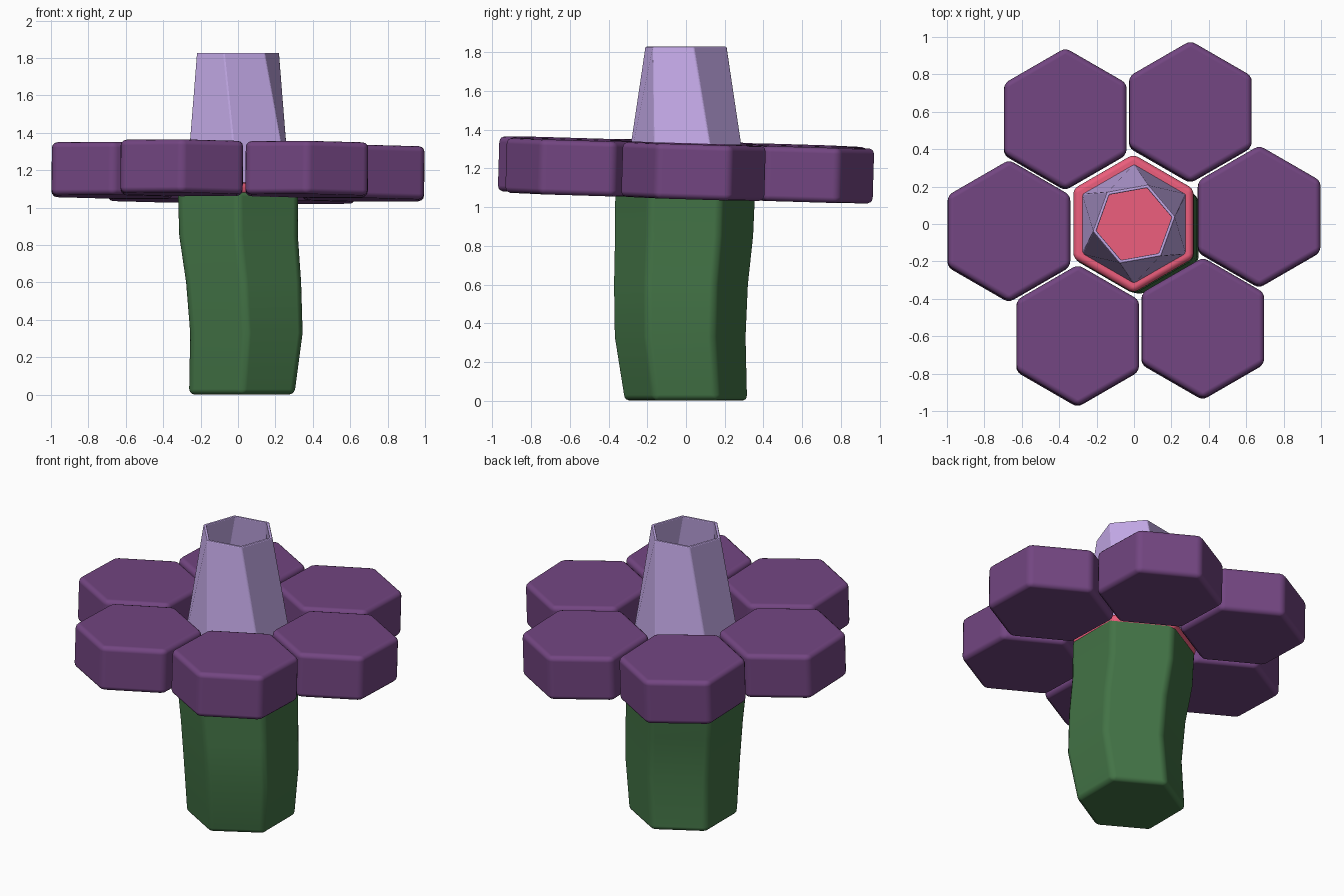
import bpy
from math import sin, cos, radians

if "Cube" in bpy.data.objects:
    bpy.data.objects.remove(bpy.data.objects["Cube"])

TILT_X, TILT_Y = -0.030, 0.010   # the whole bloom leans slightly


def material(name, rgb):
    m = bpy.data.materials.new(name)
    m.diffuse_color = (*rgb, 1)
    m.use_nodes = True
    m.node_tree.nodes["Principled BSDF"].inputs["Base Color"].default_value = m.diffuse_color
    return m


def hex_loft(name, rings, mat, bevel, segments=3, smooth=True, closed=False):
    """Loft six-sided rings (x, y, z, radius, twist in degrees)."""
    verts, faces = [], []
    for x, y, z, r, twist in rings:
        for k in range(6):
            a = radians(90 + 60 * k + twist)
            verts.append((x + r * cos(a), y + r * sin(a), z))
    n = len(rings)
    for i in range(n if closed else n - 1):
        p, q = 6 * i, 6 * ((i + 1) % n)
        for k in range(6):
            j = (k + 1) % 6
            faces.append((p + k, p + j, q + j, q + k))
    if not closed:
        faces.append(tuple(range(5, -1, -1)))
        faces.append(tuple(range(6 * n - 6, 6 * n)))
    me = bpy.data.meshes.new(name)
    me.from_pydata(verts, [], faces)
    me.polygons.foreach_set("use_smooth", [smooth] * len(faces))
    me.materials.append(mat)
    ob = bpy.data.objects.new(name, me)
    bpy.context.collection.objects.link(ob)
    b = ob.modifiers.new("soft_edges", "BEVEL")
    b.width = bevel
    b.segments = segments
    b.limit_method = 'ANGLE'
    b.angle_limit = radians(30)
    b.harden_normals = smooth
    return ob


green = material("stem_green", (0.055, 0.17, 0.06))
purple = material("petal_purple", (0.17, 0.06, 0.22))
pink = material("centre_pink", (0.83, 0.11, 0.20))
lilac = material("trumpet_lilac", (0.55, 0.40, 0.80))

# Bent stem
hex_loft("stem", [(0.020, 0.000, 0.00, 0.325, 0),
                  (0.045, -0.030, 0.33, 0.347, 0),
                  (0.030, -0.026, 0.60, 0.355, 0),
                  (0.003, -0.010, 0.85, 0.366, 0),
                  (0.000, -0.004, 1.09, 0.371, 0)], green, 0.03)

# Pink centre plate
centre = hex_loft("flower_centre", [(0, 0, -0.035, 0.371, 0),
                                    (0, 0, 0.035, 0.371, 0)], pink, 0.03)
centre.location = (-0.003, 0.002, 1.09)
centre.rotation_euler = (TILT_X, TILT_Y, 0)

# Ring of six petals
for i in range(6):
    a = radians(3.3 + 60 * i)
    x, y = 0.67 * cos(a), 0.67 * sin(a)
    petal = hex_loft(f"petal_{i + 1}", [(0, 0, -0.142, 0.378, 0),
                                        (0, 0, 0.142, 0.378, 0)], purple, 0.03)
    petal.location = (x, y, 1.192 + TILT_X * y - TILT_Y * x)
    petal.rotation_euler = (TILT_X, TILT_Y, 0)

# Hollow twisted trumpet, thin wall
hex_loft("trumpet", [(0, 0, 1.10, 0.320, 0), (0, 0, 1.828, 0.224, -20),
                     (0, 0, 1.828, 0.204, -20), (0, 0, 1.10, 0.300, 0)],
         lilac, 0.006, segments=2, smooth=False, closed=True)
